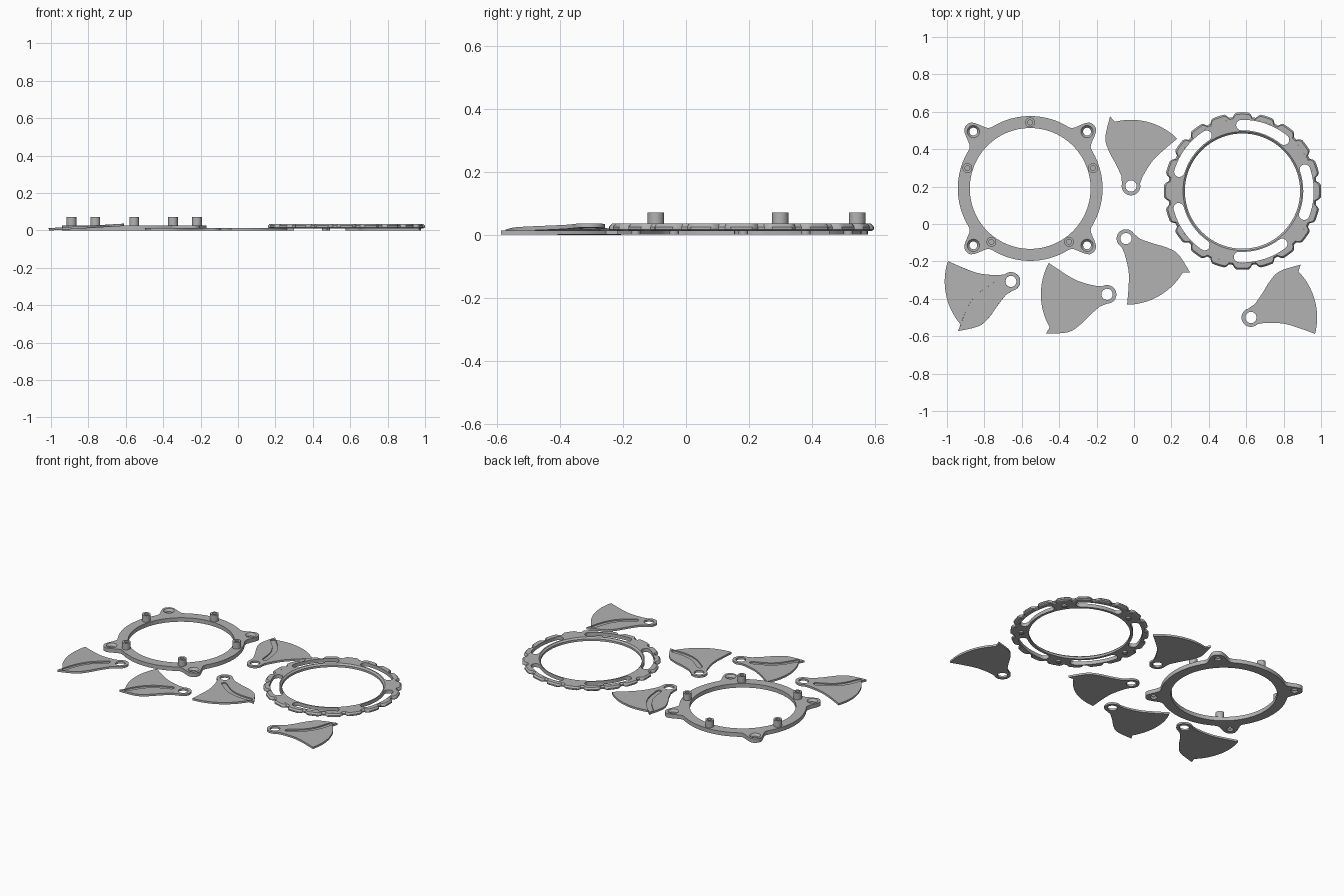
import bpy
import bmesh
from math import sin, cos, pi, radians, degrees, exp
from mathutils import Matrix, Vector
from mathutils.geometry import interpolate_bezier

cube = bpy.data.objects.get("Cube")
if cube:
    bpy.data.objects.remove(cube)

grey = bpy.data.materials.new("plain_grey")
grey.use_nodes = True
GREY = (0.45, 0.45, 0.45, 1)
grey.diffuse_color = GREY
grey.node_tree.nodes["Principled BSDF"].inputs["Base Color"].default_value = GREY


def polar(r, a):
    return Vector((r * cos(radians(a)), r * sin(radians(a))))


def arc(r, a0, a1, n, centre=(0, 0)):
    return [Vector(centre) + polar(r, a0 + (a1 - a0) * i / n) for i in range(n + 1)]


def circle(r, n=32, centre=(0, 0)):
    return arc(r, 0, 360, n, centre)[:-1]


def smooth_path(pts, n=6):
    """Smooth open path through the given points."""
    pts = [Vector(p) for p in pts]
    ext = [pts[0]] + pts + [pts[-1]]
    out = []
    for a, b, c, d in zip(ext, ext[1:], ext[2:], ext[3:]):
        seg = interpolate_bezier(b, b + (c - a) / 6, c - (d - b) / 6, c, n + 1)
        out += [s.to_2d() for s in seg[:-1]]
    return out + [pts[-1]]


def stadium(path, w):
    """Closed outline with round ends around a path."""
    left, right = [], []
    for i, p in enumerate(path):
        t = (path[min(i + 1, len(path) - 1)] - path[max(i - 1, 0)]).normalized()
        nrm = Vector((-t.y, t.x))
        left.append(p + nrm * w)
        right.append(p - nrm * w)

    def cap(p, start):
        d = start - p
        return [p + Matrix.Rotation(-pi * k / 8, 2) @ d for k in range(1, 8)]
    return left + cap(path[-1], left[-1]) + right[::-1] + cap(path[0], right[0])


def plate(bm, loops, z0, z1):
    """Flat plate: first loop is the outline, the rest are holes."""
    cu = bpy.data.curves.new("plate", "CURVE")
    cu.dimensions = "2D"
    cu.fill_mode = "BOTH"
    cu.extrude = (z1 - z0) / 2
    for loop in loops:
        sp = cu.splines.new("POLY")
        sp.points.add(len(loop) - 1)
        for pt, co in zip(sp.points, loop):
            pt.co = (co.x, co.y, 0, 1)
        sp.use_cyclic_u = True
    ob = bpy.data.objects.new("plate", cu)
    bpy.context.collection.objects.link(ob)
    deps = bpy.context.evaluated_depsgraph_get()
    me = bpy.data.meshes.new_from_object(ob.evaluated_get(deps))
    me.transform(Matrix.Translation((0, 0, (z0 + z1) / 2)))
    bm.from_mesh(me)
    bpy.data.objects.remove(ob)
    bpy.data.curves.remove(cu)
    bpy.data.meshes.remove(me)


def lathe(bm, profile, n=32, centre=(0, 0), closed=True):
    """Revolve a profile of (radius, z); a radius may be a function of angle."""
    rings = []
    for i in range(n):
        a = 360 * i / n
        ring = []
        for r, z in profile:
            p = Vector(centre) + polar(r(a) if callable(r) else r, a)
            ring.append(bm.verts.new((p.x, p.y, z)))
        rings.append(ring)
    m = len(profile)
    for i in range(n):
        a, b = rings[i], rings[(i + 1) % n]
        for j in range(m if closed else m - 1):
            k = (j + 1) % m
            bm.faces.new((a[j], b[j], b[k], a[k]))


def finish(bm, name, matrix):
    bmesh.ops.remove_doubles(bm, verts=bm.verts, dist=1e-5)
    bmesh.ops.recalc_face_normals(bm, faces=bm.faces)
    me = bpy.data.meshes.new(name)
    bm.to_mesh(me)
    bm.free()
    me.materials.clear()
    me.materials.append(grey)
    for p in me.polygons:
        p.material_index = 0
    ob = bpy.data.objects.new(name, me)
    bpy.context.collection.objects.link(ob)
    ob.matrix_world = matrix
    bpy.ops.object.select_all(action="DESELECT")
    ob.select_set(True)
    bpy.context.view_layer.objects.active = ob
    bpy.ops.object.shade_smooth_by_angle(angle=radians(30))


# Base ring with four mounting ears and five hollow pegs
TOP = 0.027
EARS = [polar(0.43, 45 + 90 * i) for i in range(4)]


def ear_radius(a):
    d = abs((a % 90) - 45)
    return 0.387 + 0.093 * exp(-(d / 7.4) ** 3)


bm = bmesh.new()
outline = [polar(ear_radius(a * 1.5), a * 1.5) for a in range(240)]
plate(bm, [outline, circle(0.323, 96)] + [circle(0.033, 24, e) for e in EARS], 0, TOP)
for e in EARS:
    lathe(bm, [(0.033, 0), (0.021, 0), (0.021, 0.012), (0.033, TOP)], 24, e)
for i in range(5):
    lathe(bm, [(0.026, TOP), (0.026, 0.071), (0.013, 0.071), (0.013, TOP)],
          24, polar(0.353, 18 + 72 * i))
finish(bm, "base_ring", Matrix.Translation((-0.555, 0.19, 0)))


# Control ring: slotted plate, toothed grip, inner lip and drive pins
def grip(inset):
    def radius(a):
        d = abs((a + 9) % 18 - 9)
        return 0.42 - inset - 0.022 * min(max((d - 5.5) / 1.5, 0), 1)
    return radius


LOW, HIGH = 0.011, 0.035
bm = bmesh.new()
slots = [stadium(arc(0.353, 51 + 72 * i, 91 + 72 * i, 16), 0.028) for i in range(5)]
plate(bm, [circle(0.386, 120), circle(0.318, 120)] + slots, LOW, HIGH)
lathe(bm, [(0.386, LOW), (grip(0.008), LOW), (grip(0), 0.016), (grip(0), 0.025),
           (grip(0.009), HIGH), (0.386, HIGH)], 240)
lathe(bm, [(0.318, LOW), (0.308, LOW), (0.308, 0.025), (0.318, HIGH)], 120)
for i in range(5):
    lathe(bm, [(0, 0), (0.015, 0), (0.015, LOW)], 20, polar(0.355, 35 + 72 * i), False)
finish(bm, "control_ring", Matrix.Translation((0.58, 0.176, 0)))

# Blades: pivot eye, swept leaf and a curved blind groove
tip = (-0.112, 0.372)
leading = smooth_path([tip, (-0.137, 0.26), (-0.12, 0.19), (-0.08, 0.115), (-0.052, 0.055)])
eye = arc(0.05, 165, 375, 20)
trailing = smooth_path([(0.06, 0.045), (0.085, 0.09), (0.122, 0.142), (0.18, 0.197), (0.247, 0.253)])
rim = arc(0.354, 46, 104, 20)
leaf = leading + eye + trailing + rim[1:]
groove = stadium(smooth_path([(-0.096, 0.33), (-0.035, 0.262), (0.004, 0.185), (0.019, 0.08)]), 0.016)
hole = circle(0.03, 28)

blades = [(-0.658, -0.307, 116.5, 0.06), (-0.144, -0.376, 106, 0),
          (-0.016, 0.203, 0, 0), (-0.043, -0.078, -134.7, 0), (0.625, -0.5, -60, 0)]
for i, (x, y, turn, tilt) in enumerate(blades):
    bm = bmesh.new()
    plate(bm, [leaf, hole], 0, 0.005)
    plate(bm, [leaf, hole, groove], 0.005, 0.013)
    # The tilted blade rests on its outer edge
    finish(bm, f"blade_{i + 1}", Matrix.Translation((x, y, tilt * 0.337))
           @ Matrix.Rotation(-tilt, 4, "Y") @ Matrix.Rotation(radians(turn), 4, "Z"))
